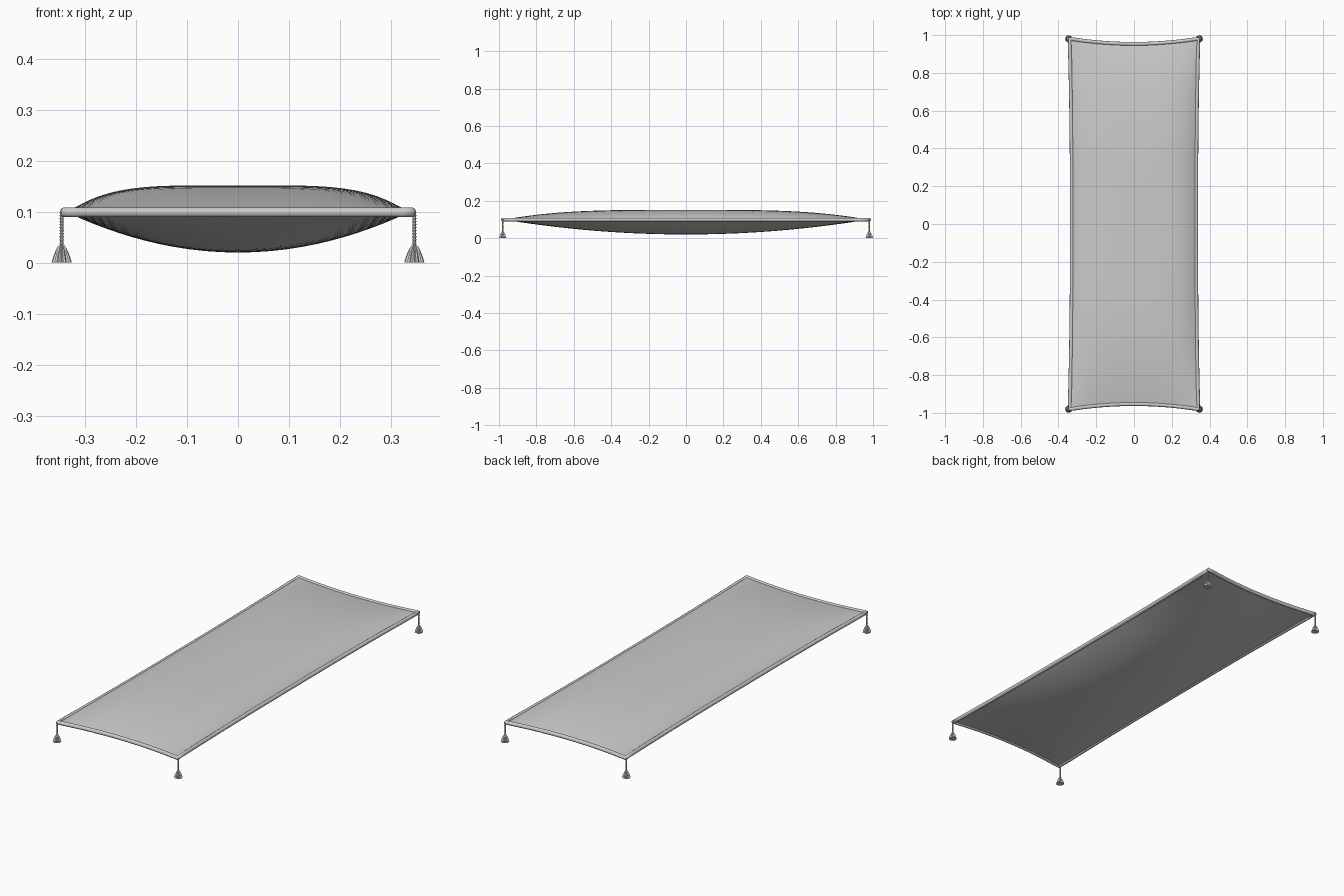
import bpy, bmesh, math

if "Cube" in bpy.data.objects:
    bpy.data.objects.remove(bpy.data.objects["Cube"])

NU, NV = 32, 64


def plan(u, v):
    # cushion outline with sides pulled in between the corners
    x = 0.341 * u * (1 - 0.035 * (1 - abs(v) ** 2.5))
    y = 0.981 * v * (1 - 0.028 * (1 - u * u))
    return x, y


def finish(name, bm, angle=50):
    bmesh.ops.recalc_face_normals(bm, faces=bm.faces)
    me = bpy.data.meshes.new(name)
    bm.to_mesh(me)
    bm.free()
    ob = bpy.data.objects.new(name, me)
    bpy.context.collection.objects.link(ob)
    bpy.context.view_layer.objects.active = ob
    ob.select_set(True)
    bpy.ops.object.shade_smooth_by_angle(angle=math.radians(angle))
    ob.select_set(False)
    return ob


# cushion: flat-topped upper sheet and deep sagging lower sheet
bm = bmesh.new()
for side in (1, -1):
    rows = []
    for j in range(NV + 1):
        v = math.sin(math.pi / 2 * (2 * j / NV - 1))
        row = []
        for i in range(NU + 1):
            u = math.sin(math.pi / 2 * (2 * i / NU - 1))
            x, y = plan(u, v)
            if side > 0:
                z = 0.102 + 0.050 * (1 - abs(u) ** 4.5) * (1 - abs(v) ** 3.5)
            else:
                z = 0.096 - 0.076 * (1 - u * u) * (1 - v * v)
            row.append(bm.verts.new((x, y, z)))
        rows.append(row)
    for a, b in zip(rows, rows[1:]):
        for i in range(NU):
            bm.faces.new((a[i], a[i + 1], b[i + 1], b[i]))
    ring = rows[0][:-1] + [r[-1] for r in rows[:-1]] + rows[-1][:0:-1] + [r[0] for r in rows[:0:-1]]
    if side > 0:
        upper = ring
    else:
        for i in range(len(ring)):
            k = (i + 1) % len(ring)
            bm.faces.new((upper[i], upper[k], ring[k], ring[i]))
finish("cushion", bm)

# piping round the seam
n = 40
t = [2 * i / n - 1 for i in range(n)]
edge = [(s, -1) for s in t] + [(1, s) for s in t] + [(-s, 1) for s in t] + [(-1, -s) for s in t]
cu = bpy.data.curves.new("piping", 'CURVE')
cu.dimensions = '3D'
cu.bevel_depth = 0.010
cu.bevel_resolution = 3
sp = cu.splines.new('POLY')
sp.points.add(len(edge) - 1)
for p, (u, v) in zip(sp.points, edge):
    p.co = (*plan(u, v), 0.099, 1)
sp.use_cyclic_u = True
bpy.context.collection.objects.link(bpy.data.objects.new("piping", cu))


def lathe(name, profile, x, y, seg, flute=0.0):
    # profile rows are (radius, z); flute pleats alternate segments
    bm = bmesh.new()
    rings = []
    for r, z in profile:
        rings.append([bm.verts.new((x + r * (1 - flute * (k % 2)) * math.cos(2 * math.pi * k / seg),
                                    y + r * (1 - flute * (k % 2)) * math.sin(2 * math.pi * k / seg), z))
                      for k in range(seg)])
    for a, b in zip(rings, rings[1:]):
        for k in range(seg):
            m = (k + 1) % seg
            bm.faces.new((a[k], a[m], b[m], b[k]))
    bm.faces.new(rings[0])
    bm.faces.new(rings[-1])
    return finish(name, bm, 35)


# corner tassels: beaded cord and pleated skirt
cord = [(0.0042 if i % 2 else 0.0030, 0.030 + 0.003 * i) for i in range(24)]
skirt = [(0.020, 0), (0.0165, 0.012), (0.012, 0.023), (0.008, 0.031), (0.004, 0.036)]
for sx, sn in ((-1, "left"), (1, "right")):
    for sy, fn in ((-1, "front"), (1, "back")):
        x, y = sx * 0.346, sy * 0.980
        lathe(f"tassel_cord_{fn}_{sn}", cord, x, y, 10)
        lathe(f"tassel_skirt_{fn}_{sn}", skirt, x, y, 32, 0.15)
